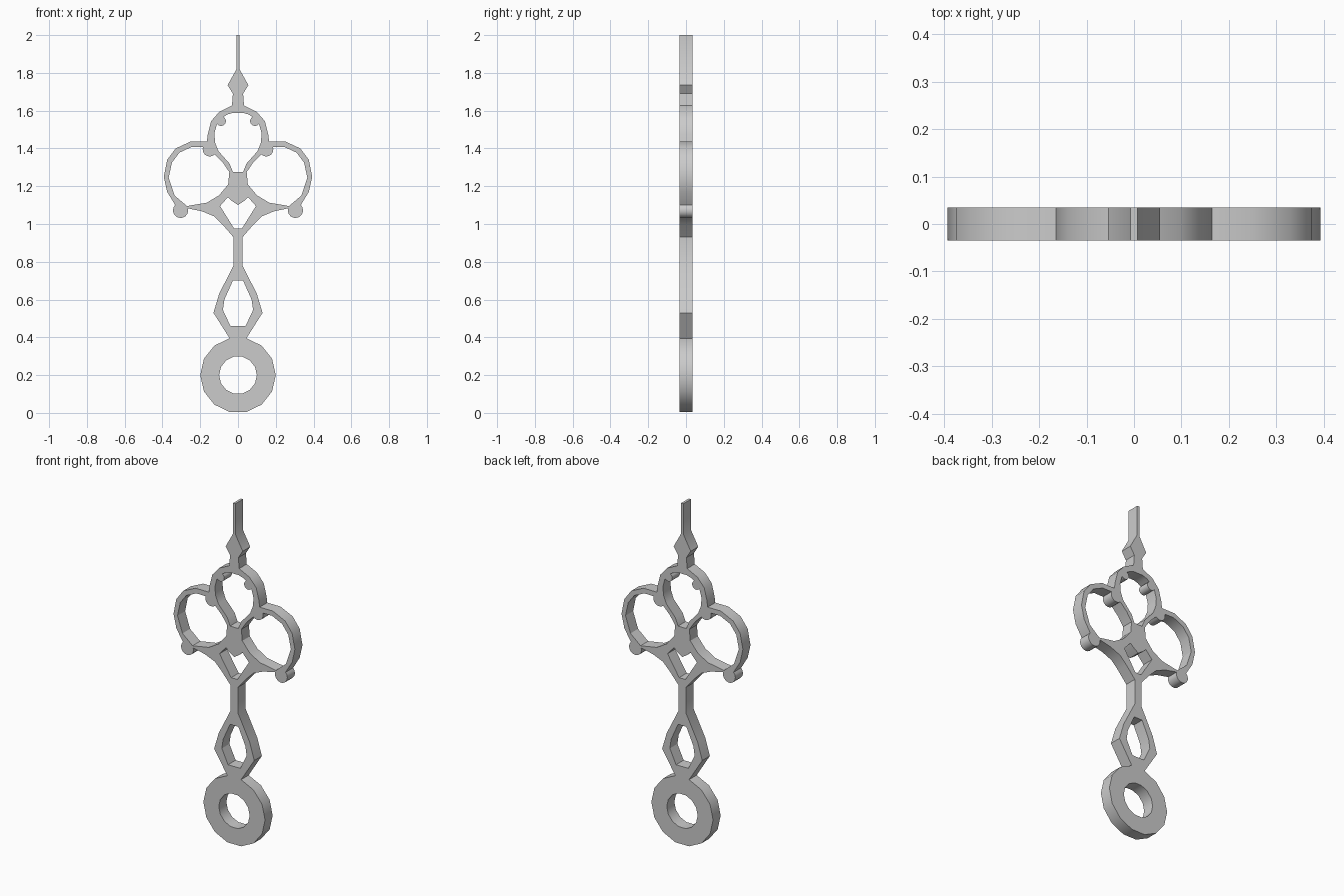
import bpy, bmesh
from math import sin, cos, radians, pi

if "Cube" in bpy.data.objects:
    bpy.data.objects.remove(bpy.data.objects["Cube"])

HALF_DEPTH = 0.035


def arc(cx, cz, r, a0, a1, n):
    """Points along an arc, angles in degrees."""
    return [(cx + r * cos(radians(a0 + (a1 - a0) * i / n)),
             cz + r * sin(radians(a0 + (a1 - a0) * i / n))) for i in range(n + 1)]


def flip(pts):
    return [(-x, z) for x, z in reversed(pts)]


def closed(half):
    """Close a right-hand half profile with its mirror image."""
    return half + [p for p in flip(half) if abs(p[0]) > 1e-5]


STEP = 360 / 14

# Outer silhouette, right half: hub, stem, scroll, loop, crown, pointer
outline = arc(0, 0.2, 0.2, -90 + STEP / 2, 90 - STEP / 2, 6)
outline += [(0.13, 0.53), (0.1, 0.63), (0.024, 0.78), (0.024, 0.93),
            (0.08, 0.995), (0.125, 1.04), (0.19, 1.067), (0.266, 1.083)]
outline += arc(0.304, 1.072, 0.04, 170, 405, 12)
outline += [(0.375, 1.17), (0.393, 1.25), (0.375, 1.34), (0.33, 1.4),
            (0.25, 1.437), (0.165, 1.437), (0.16, 1.475), (0.142, 1.545),
            (0.098, 1.595), (0.032, 1.627), (0.027, 1.69), (0.055, 1.735),
            (0.008, 1.82), (0.007, 2.0)]

# Hub hole and stem window
hub_hole = arc(0, 0.2, 0.1, -90 + STEP / 2, 270 - STEP / 2, 13)
stem_window = [(0.04, 0.46), (0.08, 0.545), (0.072, 0.6), (0.027, 0.7)]

# Heart-shaped opening
heart = [(0.02, 0.975), (0.095, 1.095), (0.053, 1.142), (0.036, 1.125), (0, 1.1)]

# Crown opening with a small bead poking in
crown = [(0.027, 1.275), (0.045, 1.32), (0.103, 1.385), (0.121, 1.43),
         (0.125, 1.48)]
crown += arc(0.09, 1.545, 0.026, 325, 120, 8)
crown += [(0.055, 1.58), (0.03, 1.588)]

# Side loop opening with a bead at its upper inner corner
loop = [(0.052, 1.21), (0.1, 1.152), (0.165, 1.113), (0.27, 1.095),
        (0.335, 1.15), (0.367, 1.245), (0.35, 1.325), (0.31, 1.378), (0.245, 1.408)]
loop += arc(0.15, 1.395, 0.037, 20, -135, 9)
loop += [(0.08, 1.325), (0.046, 1.275)]

# One flat filled curve with holes, extruded and stood upright
curve = bpy.data.curves.new("clock_hand", "CURVE")
curve.dimensions = "2D"
curve.fill_mode = "BOTH"
curve.extrude = HALF_DEPTH
for pts in (closed(outline), hub_hole, closed(stem_window), closed(heart),
            closed(crown), loop, flip(loop)):
    s = curve.splines.new("POLY")
    s.points.add(len(pts) - 1)
    for p, (x, z) in zip(s.points, pts):
        p.co = (x, z, 0, 1)
    s.use_cyclic_u = True

hand = bpy.data.objects.new("clock_hand", curve)
bpy.context.collection.objects.link(hand)
hand.rotation_euler = (pi / 2, 0, 0)
bpy.context.view_layer.objects.active = hand
hand.select_set(True)
bpy.ops.object.convert(target="MESH")
hand = bpy.context.object
bpy.ops.object.transform_apply(location=False, rotation=True, scale=False)

# Weld caps to walls, then smooth the curved walls
bm = bmesh.new()
bm.from_mesh(hand.data)
bmesh.ops.remove_doubles(bm, verts=bm.verts, dist=0.0002)
bmesh.ops.recalc_face_normals(bm, faces=bm.faces)
bm.to_mesh(hand.data)
bm.free()
bpy.ops.object.shade_smooth_by_angle(angle=radians(30))
